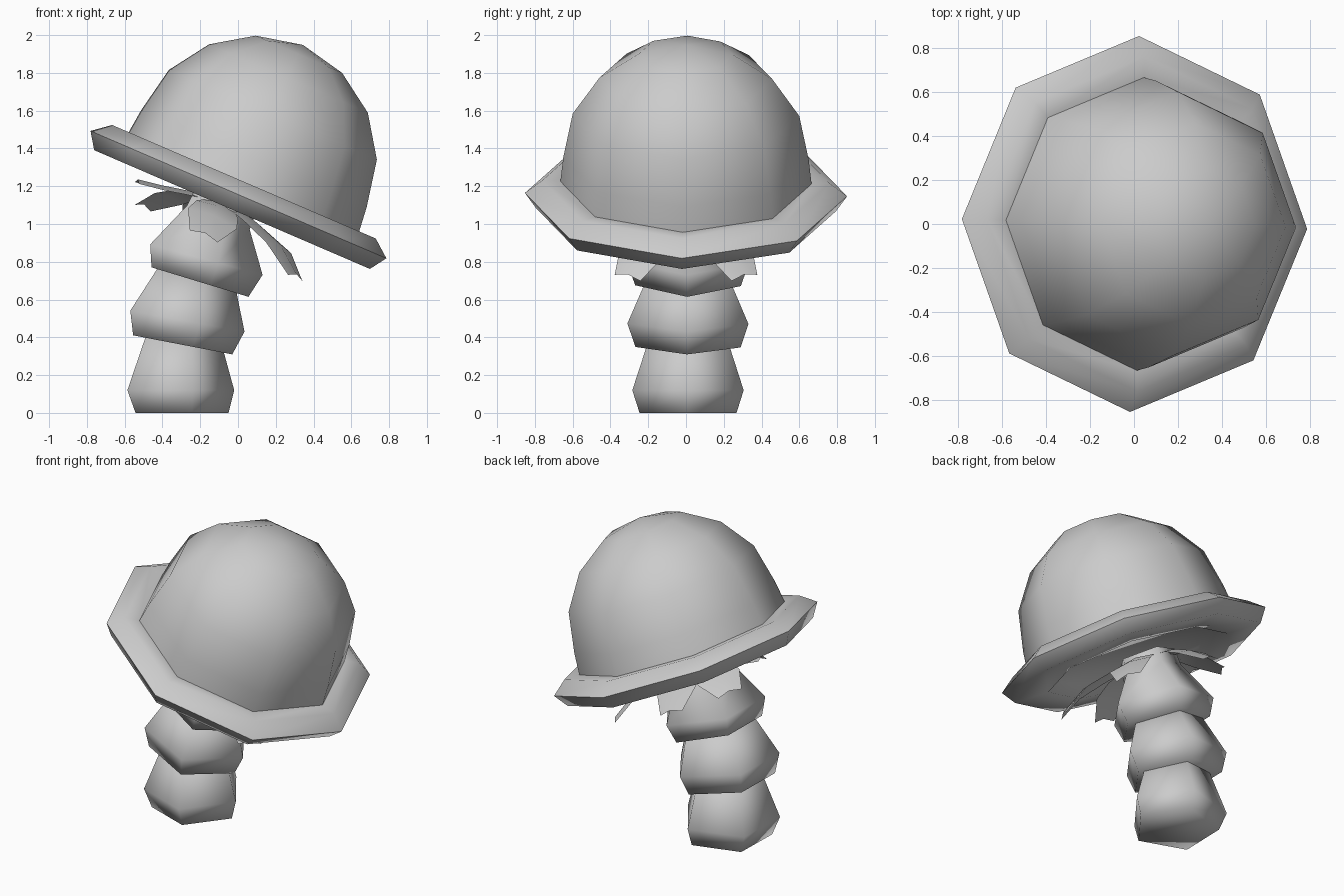
import bpy, bmesh, math
from mathutils import Vector, Matrix

if "Cube" in bpy.data.objects:
    bpy.data.objects.remove(bpy.data.objects["Cube"])


def finish(name, bm, sharp=80):
    bmesh.ops.recalc_face_normals(bm, faces=bm.faces)
    me = bpy.data.meshes.new(name)
    bm.to_mesh(me)
    bm.free()
    for p in me.polygons:
        p.use_smooth = True
    me.set_sharp_from_angle(angle=math.radians(sharp))
    ob = bpy.data.objects.new(name, me)
    bpy.context.collection.objects.link(ob)
    return ob


def loft(name, rings, sides, turn=0.0, caps=True):
    """Skin n-gon rings given as (x, y, z, radius, tilt in degrees about y)."""
    bm = bmesh.new()
    loops = []
    for x, y, z, r, tilt in rings:
        m = Matrix.Translation((x, y, z)) @ Matrix.Rotation(math.radians(tilt), 4, 'Y')
        if r == 0:
            loops.append([bm.verts.new(m @ Vector())])
            continue
        angles = [turn + 2 * math.pi * i / sides for i in range(sides)]
        loops.append([bm.verts.new(m @ Vector((r * math.cos(a), r * math.sin(a), 0)))
                      for a in angles])
    for a, b in zip(loops, loops[1:]):
        for i in range(sides):
            j = (i + 1) % sides
            quad = [a[i % len(a)], a[j % len(a)], b[j % len(b)], b[i % len(b)]]
            bm.faces.new(list(dict.fromkeys(quad)))
    if caps:
        for l in (loops[0], loops[-1]):
            if len(l) > 2:
                bm.faces.new(l)
    return finish(name, bm)


TILT = 23.3
cap_frame = Matrix.Translation((0, 0, 1.15)) @ Matrix.Rotation(math.radians(TILT), 4, 'Y')
turn = math.radians(-1.5)

# Cap: recessed underside, octagonal brim and dome in one profile (radius, height)
profile = [(0, -0.01), (0.54, -0.01), (0.58, -0.08), (0.795, -0.08), (0.853, 0.006),
           (0.76, 0.08), (0.665, 0.075), (0.65, 0.213), (0.60, 0.466),
           (0.458, 0.675), (0.249, 0.815), (0, 0.869)]
cap = loft("mushroom_cap", [(0, 0, h, r, 0) for r, h in profile], 8, turn)
cap.data.transform(cap_frame)

# Stem: three flared five-sided segments, leaning progressively
Y = 0.013
segments = {
    "stem_lower": [(-0.32, 0.0, 0.27, 0), (-0.33, 0.12, 0.31, 0), (-0.305, 0.42, 0.21, 6)],
    "stem_middle": [(-0.318, 0.365, 0.293, 10.9), (-0.297, 0.491, 0.337, 10.4),
                    (-0.24, 0.715, 0.235, 14)],
    "stem_upper": [(-0.226, 0.70, 0.294, 16.9), (-0.196, 0.819, 0.338, 15.2),
                   (-0.12, 1.04, 0.195, 21), (-0.08, 1.13, 0.19, TILT)],
}
for name, rings in segments.items():
    loft(name, [(x, Y, z, r, t) for x, z, r, t in rings], 5, turn)

# Leafy skirt around the stem top: (angle, reach, drop at tip)
leaves = [(31, 0.60, -0.16), (-31, 0.60, -0.16), (-92, 0.50, -0.15),
          (98, 0.48, -0.14), (146, 0.45, -0.14), (188, 0.46, -0.03)]
for k, (ang, reach, drop) in enumerate(leaves):
    bm = bmesh.new()
    m = (cap_frame @ Matrix.Translation((-0.064, 0.0, -0.10))
         @ Matrix.Rotation(math.radians(ang), 4, 'Z'))
    strip = [(0.14, 0.03, 0.09), (0.24, 0.01, 0.12),
             (reach * 0.72, drop * 0.3, 0.14), (reach, drop, 0.08)]
    rows = [[bm.verts.new(m @ Vector((r, 0, h))) if w == 0 else
             bm.verts.new(m @ Vector((r, s * w, h - 0.02 * abs(s))))
             for s in (-1, 0, 1)] for r, h, w in strip]
    for a, b in zip(rows, rows[1:]):
        for i in range(2):
            bm.faces.new((a[i], a[i + 1], b[i + 1], b[i]))
    finish(f"skirt_leaf_{k + 1}", bm)
